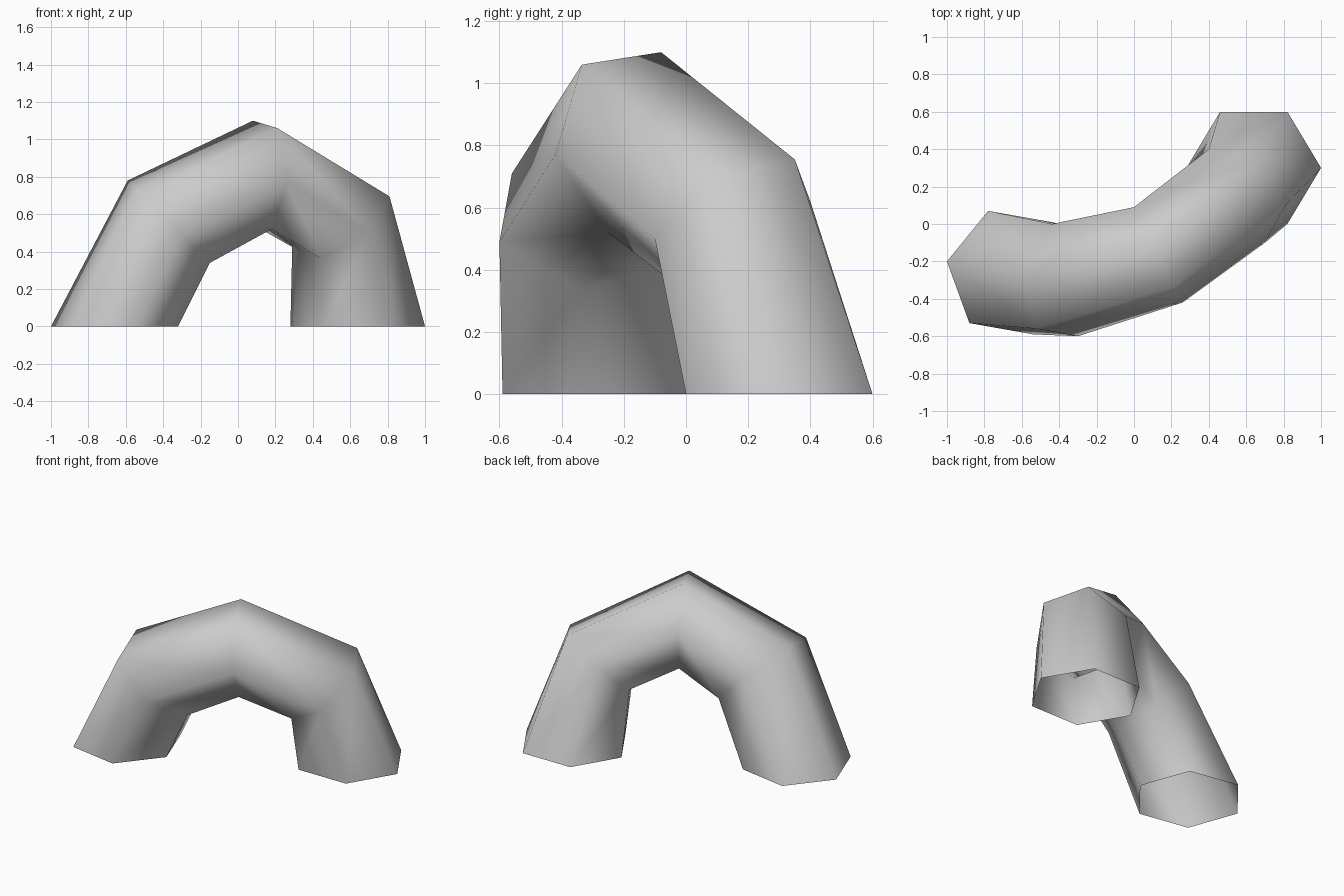
import bpy
import bmesh
from mathutils import Vector

cube = bpy.data.objects.get("Cube")
if cube:
    bpy.data.objects.remove(cube, do_unlink=True)

# Plain grey surface
grey = bpy.data.materials.new("plain_grey")
grey.use_nodes = True
color = (0.6, 0.6, 0.6, 1)
grey.diffuse_color = color
grey.node_tree.nodes["Principled BSDF"].inputs["Base Color"].default_value = color


def hexagon(bm, centre, upper, front):
    """Six-sided ring spanned by its upper and front spokes."""
    c, u, f = Vector(centre), Vector(upper), Vector(front)
    return [bm.verts.new(c + s) for s in (u, u + f, f, -u, -u - f, -f)]


# Rings along the arch: centre, upper spoke, front spoke
sections = [
    ((-0.66, -0.26, 0), (-0.34, 0.06, 0), (0.12, -0.33, 0)),
    ((-0.37, -0.30, 0.56), (-0.22, 0.04, 0.22), (0.07, -0.30, -0.07)),
    ((0.13, -0.165, 0.81), (-0.05, 0.085, 0.29), (0.13, -0.255, -0.04)),
    ((0.55, 0.15, 0.56), (0.11, 0.20, 0.195), (0.15, -0.25, -0.06)),
    ((0.64, 0.30, 0), (0.18, 0.30, 0), (0.18, -0.30, 0)),
]

# Curved tube with open feet
bm = bmesh.new()
rings = [hexagon(bm, *s) for s in sections]
for a, b in zip(rings, rings[1:]):
    for i in range(6):
        j = (i + 1) % 6
        bm.faces.new((a[i], a[j], b[j], b[i]))
for face in bm.faces:
    face.smooth = True

mesh = bpy.data.meshes.new("arched_tube")
bm.to_mesh(mesh)
bm.free()
mesh.materials.append(grey)
tube = bpy.data.objects.new("arched_tube", mesh)
bpy.context.collection.objects.link(tube)
